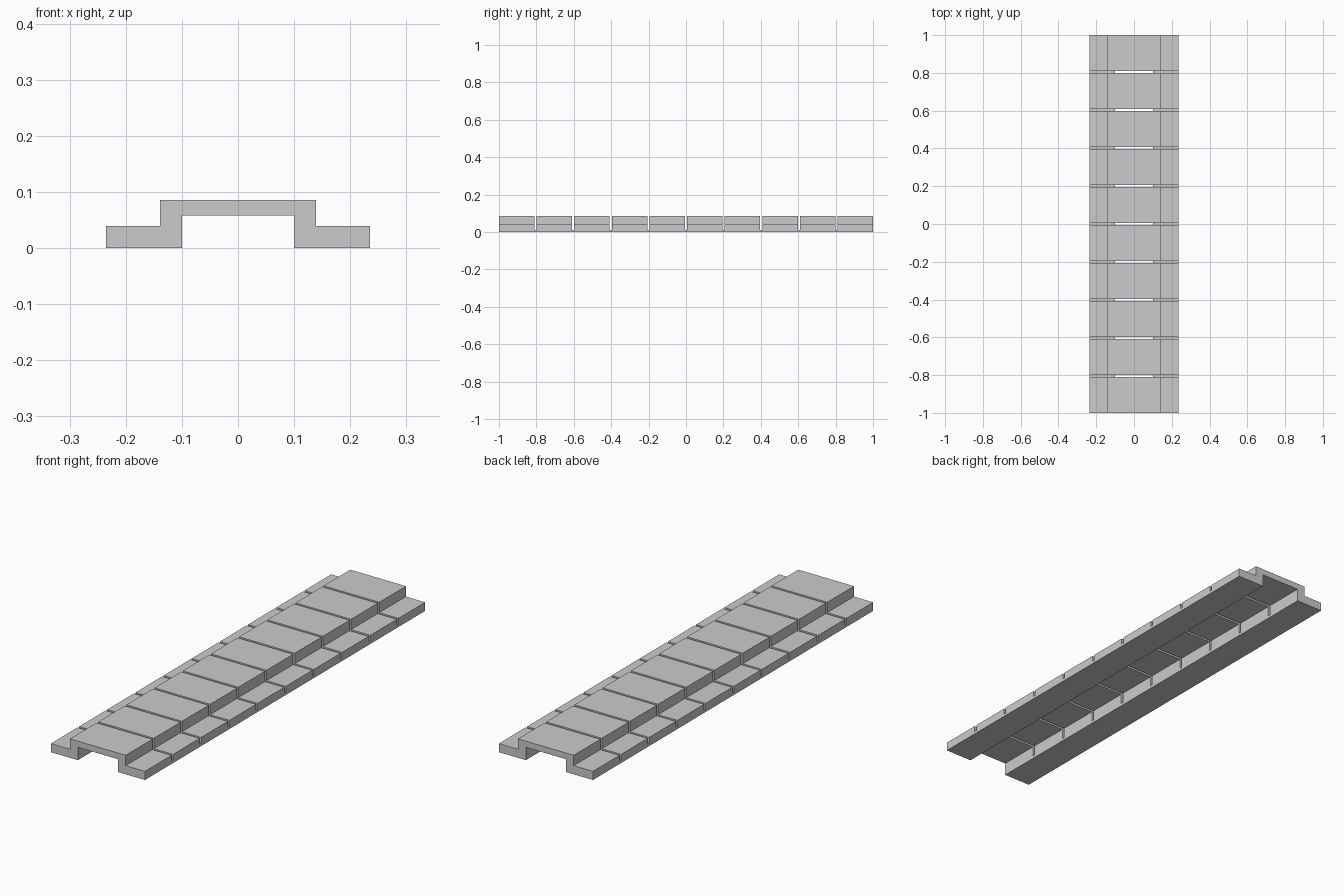
import bpy
import bmesh

cube = bpy.data.objects.get("Cube")
if cube:
    bpy.data.objects.remove(cube, do_unlink=True)

SEGMENTS = 10
GAP = 0.011
LENGTH = (2 - GAP * (SEGMENTS - 1)) / SEGMENTS
RAIL_TOP = 0.012

grey = bpy.data.materials.new("grey")
grey.use_nodes = True
colour = (0.6, 0.6, 0.6, 1)
grey.diffuse_color = colour
grey.node_tree.nodes["Principled BSDF"].inputs["Base Color"].default_value = colour


def extrude_profile(name, points, y_start, y_end):
    """Extrude an (x, z) outline along y into a solid."""
    bm = bmesh.new()
    face = bm.faces.new([bm.verts.new((x, y_start, z)) for x, z in points])
    result = bmesh.ops.extrude_face_region(bm, geom=[face], use_keep_orig=True)
    verts = [v for v in result["geom"] if isinstance(v, bmesh.types.BMVert)]
    bmesh.ops.translate(bm, verts=verts, vec=(0, y_end - y_start, 0))
    bmesh.ops.recalc_face_normals(bm, faces=bm.faces)
    mesh = bpy.data.meshes.new(name)
    bm.to_mesh(mesh)
    bm.free()
    mesh.materials.append(grey)
    obj = bpy.data.objects.new(name, mesh)
    bpy.context.collection.objects.link(obj)
    return obj


# Stepped channel sections, standing on the rails
half = [(0.1, 0.058), (0.1, RAIL_TOP), (0.235, RAIL_TOP),
        (0.235, 0.039), (0.139, 0.039), (0.139, 0.086)]
outline = half + [(-x, z) for x, z in reversed(half)]
for i in range(SEGMENTS):
    start = -1 + i * (LENGTH + GAP)
    extrude_profile(f"channel_section_{i + 1}", outline, start, start + LENGTH)

# Thin continuous rails joining the sections
for side, name in ((1, "left_rail"), (-1, "right_rail")):
    strip = [(side * x, z) for x, z in
             ((0.1, 0), (0.235, 0), (0.235, RAIL_TOP), (0.1, RAIL_TOP))]
    extrude_profile(name, strip, -1, 1)
